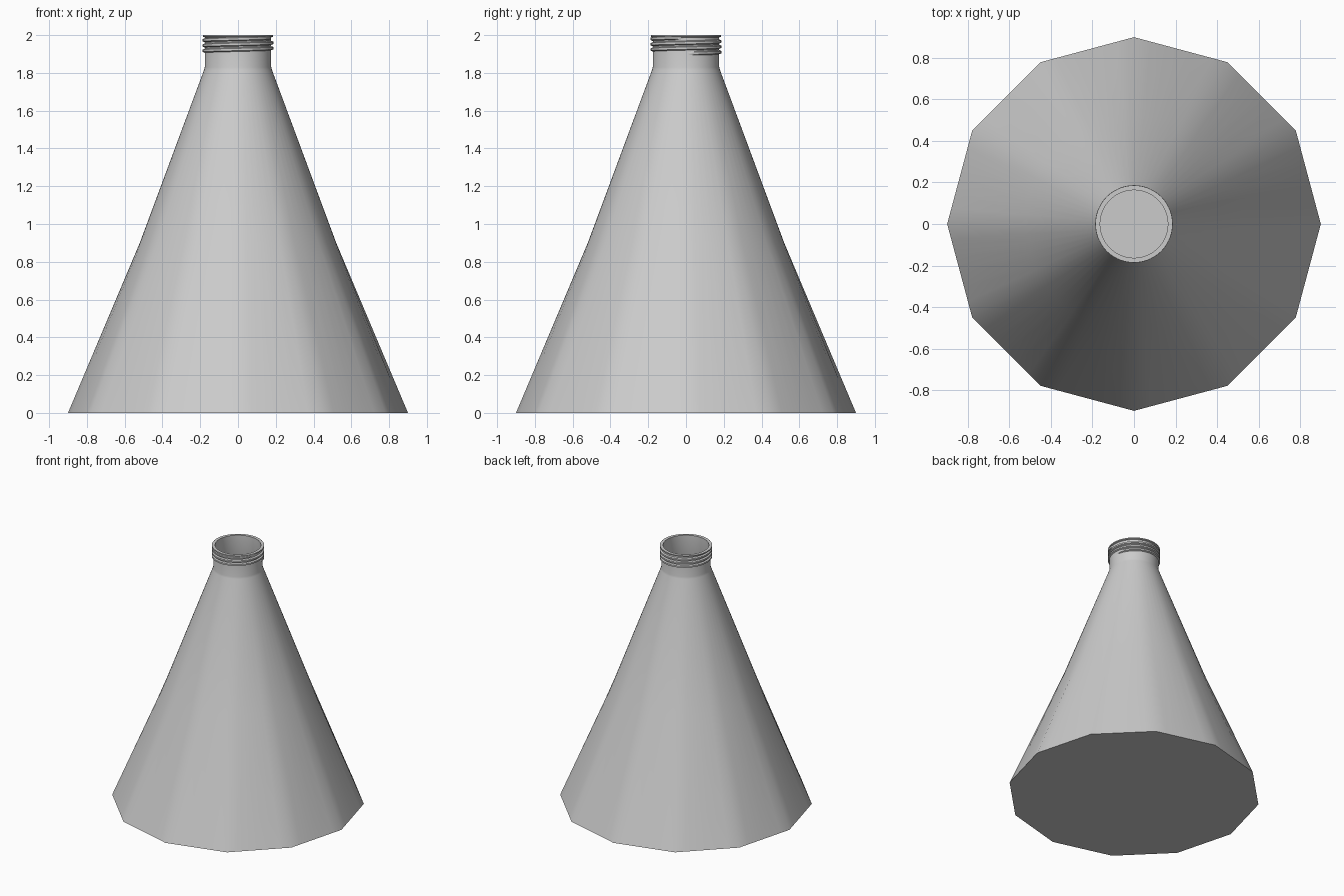
import bpy, bmesh, math

if "Cube" in bpy.data.objects:
    bpy.data.objects.remove(bpy.data.objects["Cube"])

SEG = 72          # divisions around the axis
SIDES = 12        # corners of the base

grey = bpy.data.materials.new("light_grey")
grey.diffuse_color = (0.6, 0.6, 0.6, 1)
grey.use_nodes = True
grey.node_tree.nodes["Principled BSDF"].inputs["Base Color"].default_value = grey.diffuse_color


def finish(bm, name, angle=35):
    bmesh.ops.recalc_face_normals(bm, faces=bm.faces)
    me = bpy.data.meshes.new(name)
    bm.to_mesh(me)
    bm.free()
    ob = bpy.data.objects.new(name, me)
    bpy.context.collection.objects.link(ob)
    me.materials.append(grey)
    bpy.ops.object.select_all(action='DESELECT')
    ob.select_set(True)
    bpy.context.view_layer.objects.active = ob
    bpy.ops.object.shade_smooth_by_angle(angle=math.radians(angle))
    return ob


def ring(bm, radius, z, polygon=False):
    """Circle, or a twelve-sided outline sampled at the same angles."""
    verts = []
    step = 2 * math.pi / SIDES
    for i in range(SEG):
        a = 2 * math.pi * i / SEG
        r = radius
        if polygon:
            r *= math.cos(step / 2) / math.cos(a % step - step / 2)
        verts.append(bm.verts.new((r * math.cos(a), r * math.sin(a), z)))
    return verts


def bridge(bm, a, b, closed=True):
    n = len(a)
    for i in range(n if closed else n - 1):
        j = (i + 1) % n
        bm.faces.new((a[i], a[j], b[j], b[i]))


# Hollow body: polygonal base blending to a round neck, then back down inside
bm = bmesh.new()
profile = [(0.9, 0, True), (0.52, 0.9, False), (0.18, 1.815, False),
           (0.176, 1.83, False), (0.176, 2.0, False), (0.163, 2.0, False),
           (0.163, 1.82, False), (0.50, 0.9, False), (0.87, 0.015, True)]
rings = [ring(bm, *p) for p in profile]
for lower, upper in zip(rings, rings[1:]):
    bridge(bm, lower, upper)
bm.faces.new(rings[0])
bm.faces.new(rings[-1])
finish(bm, "conical_body")

# Screw thread: ridge section swept along a helix, fading at both ends
bm = bmesh.new()
TURNS, PITCH, Z0 = 3, 0.028, 1.903
section = [(0.174, -0.012), (0.187, -0.006), (0.187, 0.006), (0.174, 0.012)]
steps = TURNS * SEG
rows = []
for i in range(steps + 1):
    a = 2 * math.pi * i / SEG
    fade = min(1, i / 6, (steps - i) / 6)
    z = Z0 + PITCH * i / SEG
    rows.append([bm.verts.new(((0.174 + (r - 0.174) * fade) * math.cos(a),
                               (0.174 + (r - 0.174) * fade) * math.sin(a), z + dz))
                 for r, dz in section])
for a, b in zip(rows, rows[1:]):
    bridge(bm, a, b)
finish(bm, "screw_thread")

# Lip at the mouth
bm = bmesh.new()
lip = [ring(bm, r, z) for r, z in ((0.176, 1.988), (0.186, 1.992), (0.186, 2.0), (0.163, 2.0))]
for a, b in zip(lip, lip[1:]):
    bridge(bm, a, b)
finish(bm, "mouth_lip")
